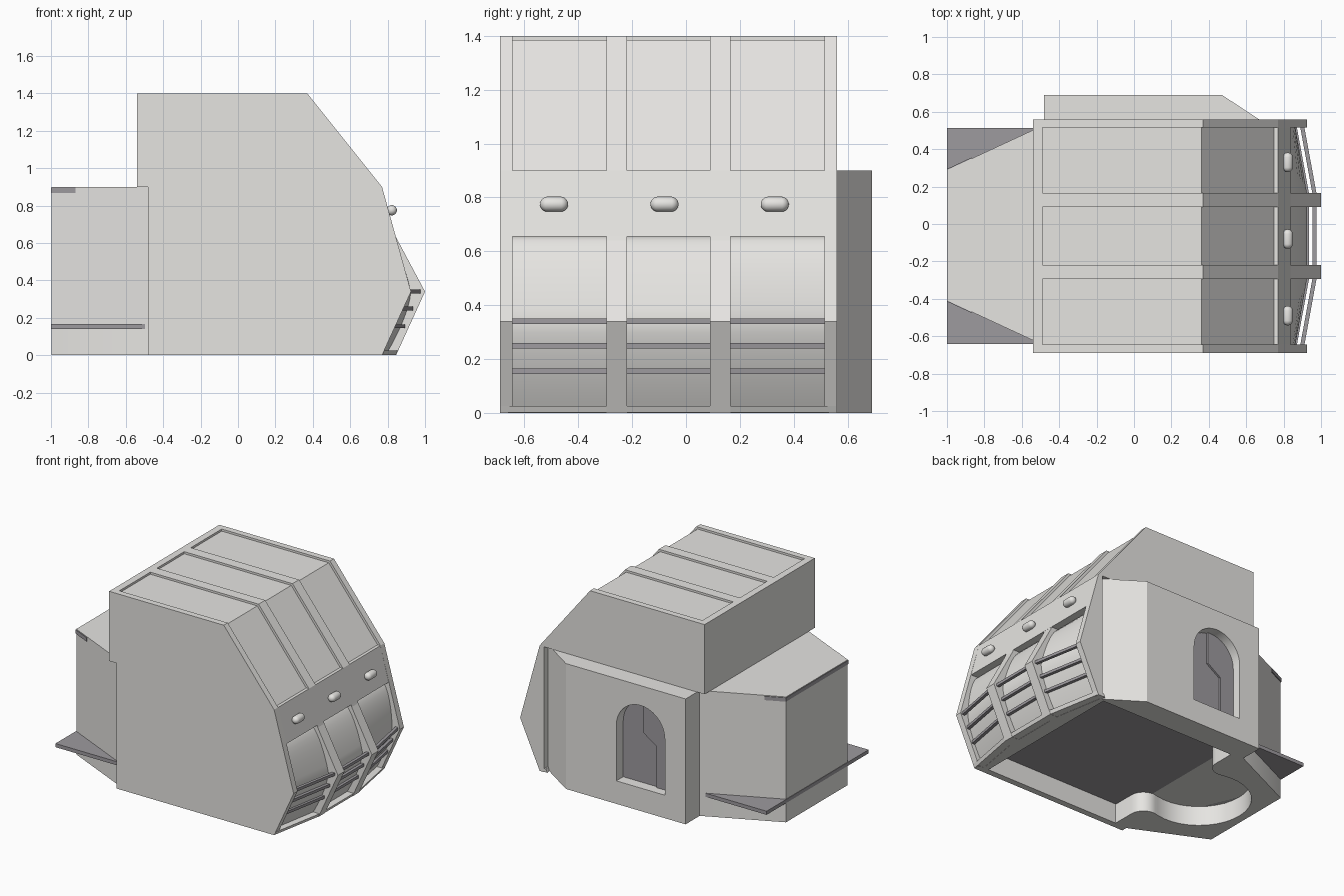
import bpy, bmesh, math
from mathutils import Matrix

if "Cube" in bpy.data.objects:
    bpy.data.objects.remove(bpy.data.objects["Cube"])


def material(name, rgb):
    m = bpy.data.materials.new(name)
    m.diffuse_color = (*rgb, 1)
    m.use_nodes = True
    m.node_tree.nodes["Principled BSDF"].inputs["Base Color"].default_value = m.diffuse_color
    return m


LIGHT = material("light_grey_plaster", (0.79, 0.78, 0.755))
DARK = material("mauve_grey", (0.34, 0.325, 0.345))


def finish(bm, name, mat, smooth=False):
    bmesh.ops.recalc_face_normals(bm, faces=bm.faces)
    me = bpy.data.meshes.new(name)
    bm.to_mesh(me)
    bm.free()
    me.materials.append(mat)
    ob = bpy.data.objects.new(name, me)
    bpy.context.collection.objects.link(ob)
    if smooth:
        bpy.ops.object.select_all(action='DESELECT')
        ob.select_set(True)
        bpy.context.view_layer.objects.active = ob
        bpy.ops.object.shade_smooth_by_angle(angle=math.radians(30))
    return ob


def prism(name, pts, axis, a, b, mat=LIGHT, smooth=False, move=None):
    """Extrude an (x, y) outline along z, or an (x, z) outline along y."""
    bm = bmesh.new()
    put = (lambda p, t: (p[0], p[1], t)) if axis == 'z' else (lambda p, t: (p[0], t, p[1]))
    lo = [bm.verts.new(put(p, a)) for p in pts]
    hi = [bm.verts.new(put(p, b)) for p in pts]
    bm.faces.new(lo)
    bm.faces.new(hi)
    n = len(pts)
    for i in range(n):
        j = (i + 1) % n
        bm.faces.new((lo[i], lo[j], hi[j], hi[i]))
    if move:
        for v in bm.verts:
            v.co.x += move(v.co)
    return finish(bm, name, mat, smooth)


def rect(x0, y0, x1, y1):
    return [(x0, y0), (x1, y0), (x1, y1), (x0, y1)]


RIBS = [(-0.69, -0.645), (-0.295, -0.22), (0.09, 0.165), (0.515, 0.56)]
BAYS = [(RIBS[i][1], RIBS[i + 1][0]) for i in range(3)]

# Upper storey: full profile at the ribs, recessed profile at the panels
full = [(-0.54, 0.9), (-0.54, 1.4), (0.37, 1.4), (0.77, 0.9)]
recessed = [(-0.54, 0.9), (-0.54, 1.4), (-0.49, 1.4), (-0.49, 1.385), (0.36, 1.385),
            (0.752, 0.895), (0.77, 0.9)]
for i, (a, b) in enumerate(RIBS):
    prism(f"roof_rib_{i + 1}", full, 'y', a, b)
for i, (a, b) in enumerate(BAYS):
    prism(f"roof_panel_{i + 1}", recessed, 'y', a, b)

# Lower storey core with the lamp band
core = [(-0.48, 0.165), (-0.48, 0.9), (0.77, 0.9), (0.836, 0.655), (0.69, 0.655), (0.69, 0.165)]
prism("lower_core", core, 'y', -0.645, 0.515)


def bulge(co):
    """How far the window front stands out at this point, beyond its ends."""
    if co.x < 0.7:
        return 0
    out = min(1, (co.y + 0.69) / 0.4, (0.56 - co.y) / 0.4)
    return 0.07 * out * min(1, (0.655 - co.z) / 0.315)


# Curved surfaces behind the windows
upper = [(0.77 + 0.085 * math.sin(t), 0.34 + 0.315 * math.cos(t))
         for t in [math.pi / 2 * k / 10 for k in range(11)]]
lower = [(0.855 - 0.135 * (k / 8) ** 1.5, 0.34 * (1 - k / 8)) for k in range(1, 9)]
for i, (a, b) in enumerate(BAYS):
    prism(f"window_panel_{i + 1}", [(0.69, 0), (0.69, 0.655)] + upper + lower, 'y', a, b,
          smooth=True, move=bulge)

# Side wall and outer window frames
side = [(-0.48, 0), (-0.48, 0.9), (0.77, 0.9), (0.925, 0.34), (0.77, 0)]
prism("front_wall", side, 'y', *RIBS[0])
prism("back_window_frame", [(0.735, 0), (0.735, 0.9)] + side[2:], 'y', *RIBS[3])

# Middle window ribs, which stand further out
for i in (1, 2):
    prism(f"window_rib_{i}", [(0.69, 0), (0.69, 0.66), (0.834, 0.66), (0.84, 0.64),
                              (1.0, 0.34), (0.845, 0)], 'y', *RIBS[i])


def faceted(x, depth):
    """Plan of a strip that follows the three facets of the window front."""
    out = [(x - 0.073, -0.688), (x, -0.29), (x, 0.16), (x - 0.073, 0.558)]
    return out + [(px - depth, py) for px, py in reversed(out)]


prism("window_bottom_rail", faceted(0.844, 0.06), 'z', 0.001, 0.025,
      move=lambda co: 0.011 if co.z > 0.01 else 0)
for i, z in enumerate((0.155, 0.25, 0.341)):
    prism(f"window_bar_{i + 1}", faceted(0.826 + 0.15 * z / 0.34, 0.022), 'z',
          z - 0.01, z + 0.01, DARK)

# Pill-shaped lamps above the windows
for i, y in enumerate((-0.49, -0.08, 0.33)):
    bm = bmesh.new()
    bmesh.ops.create_uvsphere(bm, u_segments=20, v_segments=13, radius=0.028)
    bmesh.ops.rotate(bm, verts=bm.verts, matrix=Matrix.Rotation(math.pi / 2, 3, 'X'))
    for v in bm.verts:
        v.co.y += math.copysign(0.024, v.co.y) + y
        v.co.x += 0.822
        v.co.z += 0.775
    finish(bm, f"lamp_{i + 1}", LIGHT, True)

# Tapered rear block, solid above the floor, with a round niche below it
outer = [(-0.48, -0.65), (-0.997, -0.41), (-0.997, 0.29), (-0.48, 0.53)]
prism("rear_block", outer, 'z', 0.14, 0.9)


def arc(cx, cy, r, a, b, n):
    return [(cx + r * math.cos(math.radians(a + (b - a) * k / n)),
             cy + r * math.sin(math.radians(a + (b - a) * k / n))) for k in range(n + 1)]


neck = [(-0.386, 0.53)] + arc(-0.486, 0.365, 0.1, 0, -100, 8)
inner = neck + arc(-0.6, -0.06, 0.34, 78, 282, 20) + [(x, -0.12 - y) for x, y in reversed(neck)]
prism("rear_base", outer + inner, 'z', 0, 0.14, smooth=True)

# Floor plate, sticking out as fins beside the rear block
prism("floor_plate", rect(-1.0, -0.642, 0.74, 0.514), 'z', 0.14, 0.166, DARK)
# Dark strip under the rear roof edge
prism("rear_roof_strip", [(-0.87, -0.475), (-1.0, -0.414), (-1.0, 0.294), (-0.87, 0.355)],
      'z', 0.868, 0.896, DARK)

# Entrance annex on the back, with an arched doorway
X0, X1, Z0, ZS = -0.315, 0.07, 0.165, 0.565
CX, R = (X0 + X1) / 2, (X1 - X0) / 2
arch = arc(CX, ZS, R, 180, 0, 18)
prism("annex_doorway", [(-0.48, Z0), (X0, Z0)] + arch +
      [(X1, Z0), (0.47, Z0), (0.47, 0.9), (-0.48, 0.9)], 'y', 0.60, 0.69, smooth=True)
prism("annex_base", rect(-0.48, 0.60, 0.47, 0.69), 'z', 0, Z0)
prism("annex_inner_wall", rect(-0.48, 0.515, 0.47, 0.60), 'z', 0, 0.9)
prism("annex_chamfer", [(0.47, 0.515), (0.736, 0.515), (0.47, 0.69)], 'z', 0, 0.9)

# Door in two leaves that meet at a stepped seam
seam = [(-0.205, Z0), (-0.205, 0.46), (-0.10, 0.53), (-0.10, ZS + R - 0.002)]
left = [p for p in arch if p[0] < -0.105]
right = [p for p in arch if p[0] > -0.095]
prism("door_leaf_left", [(X0, Z0)] + left + seam[::-1], 'y', 0.60, 0.625, DARK)
prism("door_leaf_right", seam + right + [(X1, Z0)], 'y', 0.60, 0.612, DARK)
